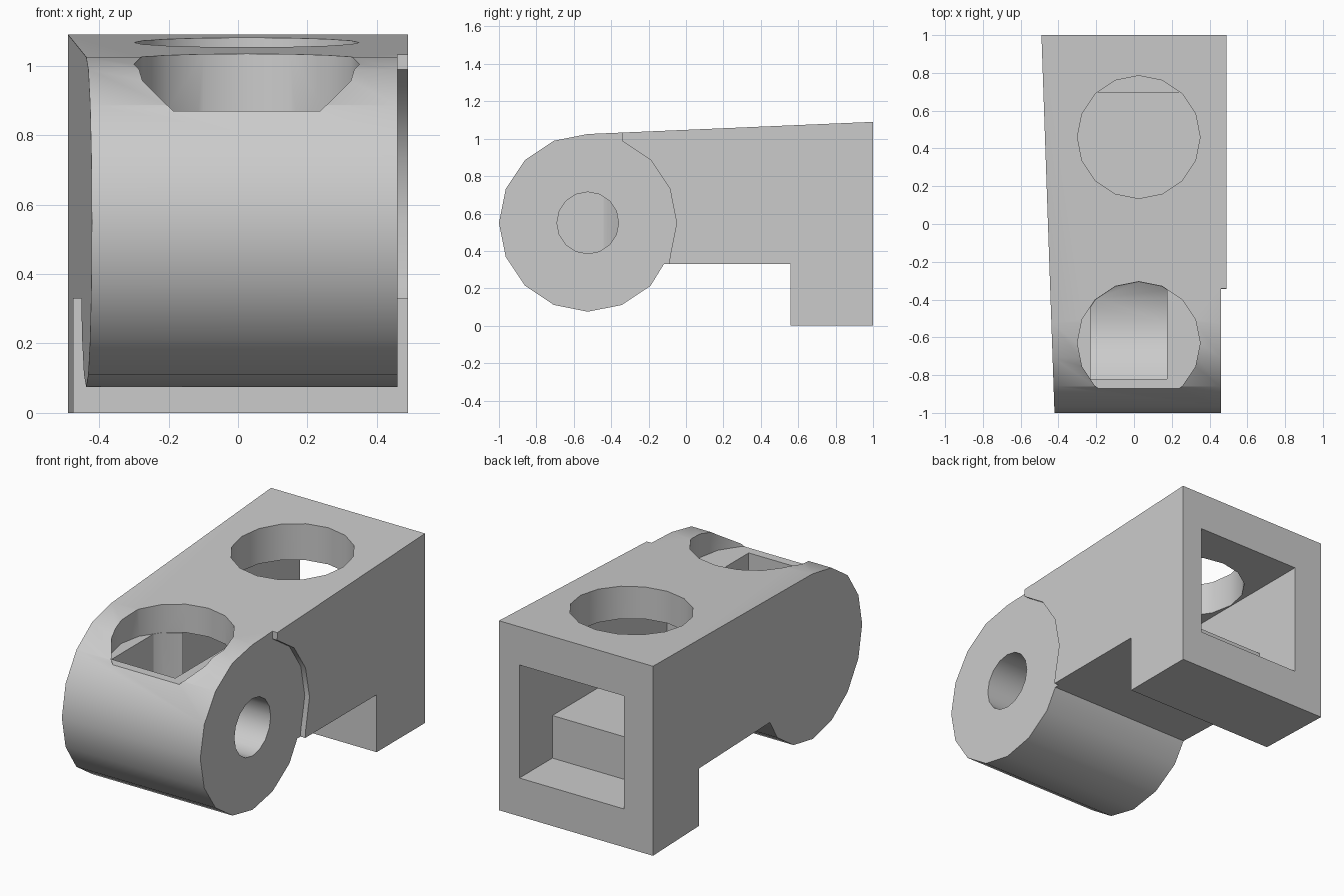
import bpy
import bmesh
from math import radians, sin, cos
from mathutils import Matrix

default = bpy.data.objects.get("Cube")
if default:
    bpy.data.objects.remove(default, do_unlink=True)

AXIS_Y, AXIS_Z, BARREL_R = -0.525, 0.55, 0.475
SIDES = 16


def link(name, bm):
    bmesh.ops.recalc_face_normals(bm, faces=bm.faces)
    mesh = bpy.data.meshes.new(name)
    bm.to_mesh(mesh)
    bm.free()
    obj = bpy.data.objects.new(name, mesh)
    bpy.context.collection.objects.link(obj)
    return obj


def prism(name, profile, left, right):
    """Extrude a (y, z) profile along x; left is a function of y."""
    bm = bmesh.new()
    a = [bm.verts.new((left(y), y, z)) for y, z in profile]
    b = [bm.verts.new((right, y, z)) for y, z in profile]
    bm.faces.new(a)
    bm.faces.new(b[::-1])
    n = len(a)
    for i in range(n):
        j = (i + 1) % n
        bm.faces.new((a[i], b[i], b[j], a[j]))
    return link(name, bm)


def shaft(name, y, radius, bottom, top):
    """Upright cylinder used for the holes in the top."""
    bm = bmesh.new()
    bmesh.ops.create_cone(bm, cap_ends=True, segments=SIDES, radius1=radius, radius2=radius,
                          depth=top - bottom,
                          matrix=Matrix.Translation((0.025, y, (top + bottom) / 2)))
    return link(name, bm)


def arc(radius, angles):
    return [(AXIS_Y + radius * cos(radians(t)), AXIS_Z + radius * sin(radians(t))) for t in angles]


def boolean(obj, cutter, operation="DIFFERENCE"):
    mod = obj.modifiers.new(operation.title(), "BOOLEAN")
    mod.operation = operation
    mod.solver = "EXACT"
    mod.object = cutter
    bpy.context.view_layer.objects.active = obj
    bpy.ops.object.modifier_apply(modifier=mod.name)
    bpy.data.objects.remove(cutter, do_unlink=True)


STEP = 360 / SIDES

# Outer body: barrel, sloping block and foot in one profile, left side tapered
outline = [(1, 1.09), (1, 0), (0.56, 0), (0.56, 0.33), (-0.118, 0.33)]
outline += arc(BARREL_R, [-STEP * i for i in range(2, 13)])
body = prism("hinge_body", outline, lambda y: -0.4555 - 0.0345 * y, 0.49)

# Shallow recess beside the barrel on the axle side
recess = [(-1.2, 1.3), (-0.34, 1.3)]
recess += arc(BARREL_R, [STEP * i for i in range(3, -2, -1)])
recess += [(-0.1, 0.2), (-0.1, -0.2), (-1.2, -0.2)]
boolean(body, prism("recess_cutter", recess, lambda y: 0.46, 0.7))

# Stepped channel open at the back
channel = [(1.1, 0.87), (1.1, 0.22), (0.7, 0.22), (0.7, 0.465), (-0.34, 0.465), (-0.34, 0.87)]
boolean(body, prism("channel_cutter", channel, lambda y: -0.305, 0.36))

# Round holes in the top
boolean(body, shaft("rear_hole_cutter", 0.46, 0.325, 0.8, 1.4))
boolean(body, shaft("front_hole_cutter", -0.63, 0.325, 0.869, 1.4))

# Chamber below the front hole, with a hollow round floor
chamber = [(-0.82, 0.9), (-0.82, 0.36)]
chamber += arc(0.345, [-135, -112.5, -90, -67.5, -50])
chamber += [(-0.28, 0.3), (-0.28, 0.9)]
chamber_cutter = prism("chamber_cutter", chamber, lambda y: -0.23, 0.175)
boolean(chamber_cutter, shaft("chamber_limit", -0.63, 0.323, 0.1, 1.3), "INTERSECT")
boolean(body, chamber_cutter)

# Axle hole from the side into the chamber
axle = arc(0.165, [STEP * i for i in range(SIDES)])
boolean(body, prism("axle_cutter", axle, lambda y: 0.1, 0.7))

# Single grey colour
grey = bpy.data.materials.new("light_grey")
grey.use_nodes = True
colour = (0.6, 0.6, 0.6, 1)
grey.diffuse_color = colour
grey.node_tree.nodes["Principled BSDF"].inputs["Base Color"].default_value = colour
body.data.materials.clear()
body.data.materials.append(grey)
for poly in body.data.polygons:
    poly.material_index = 0

bpy.ops.object.select_all(action="DESELECT")
body.select_set(True)
bpy.context.view_layer.objects.active = body
bpy.ops.object.shade_smooth_by_angle(angle=radians(30))
